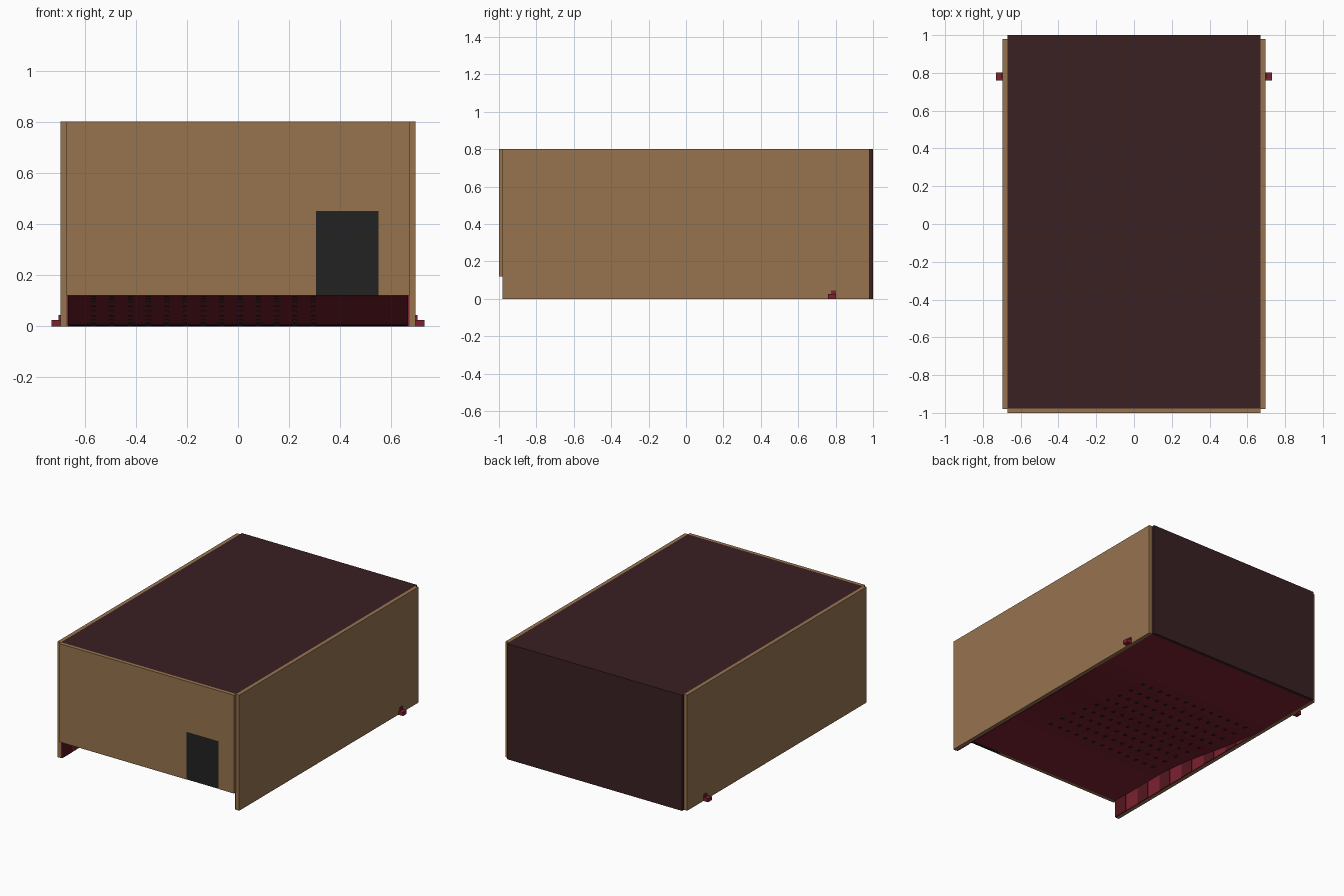
import bpy, bmesh, math

cube = bpy.data.objects.get("Cube")
if cube:
    bpy.data.objects.remove(cube, do_unlink=True)


def material(name, rgb):
    m = bpy.data.materials.new(name)
    m.use_nodes = True
    m.diffuse_color = (*rgb, 1)
    m.node_tree.nodes["Principled BSDF"].inputs["Base Color"].default_value = (*rgb, 1)
    return m


TAN = material("tan wood", (0.31, 0.174, 0.078))
BROWN = material("dark brown", (0.042, 0.0145, 0.016))
RED = material("crimson", (0.205, 0.016, 0.03))
DARK_RED = material("dark red", (0.09, 0.008, 0.014))
BLACK = material("charcoal", (0.016, 0.016, 0.016))


def add_box(bm, lo, hi):
    verts = bmesh.ops.create_cube(bm, size=1)["verts"]
    for v in verts:
        for i in range(3):
            v.co[i] = lo[i] if v.co[i] < 0 else hi[i]


def finish(name, bm, mat):
    bmesh.ops.recalc_face_normals(bm, faces=bm.faces)
    mesh = bpy.data.meshes.new(name)
    bm.to_mesh(mesh)
    bm.free()
    mesh.materials.append(mat)
    obj = bpy.data.objects.new(name, mesh)
    bpy.context.collection.objects.link(obj)
    return obj


def boxes(name, mat, *parts):
    bm = bmesh.new()
    for lo, hi in parts:
        add_box(bm, lo, hi)
    return finish(name, bm, mat)


IN, OUT, TOP, LIP = 0.67, 0.695, 0.8, 0.12


def floor_z(y):
    """Underside of the floor: raised at the front, easing down to the back."""
    t = min(max((y + 0.6) / 1.15, 0), 1)
    return LIP * (1 + math.cos(math.pi * t)) / 2


def strip(name, mat, x0, x1, y0, y1, lower, upper, steps):
    """Solid band along y between two height curves."""
    bm = bmesh.new()
    rings = []
    for i in range(steps + 1):
        y = y0 + (y1 - y0) * i / steps
        lo, hi = lower(y), upper(y)
        rings.append([bm.verts.new(p) for p in
                      ((x0, y, lo), (x1, y, lo), (x1, y, hi), (x0, y, hi))])
    for a, b in zip(rings, rings[1:]):
        for k in range(4):
            n = (k + 1) % 4
            bm.faces.new((a[k], a[n], b[n], b[k]))
    bm.faces.new(rings[0])
    bm.faces.new(rings[-1])
    return finish(name, bm, mat)


# Walls, with a doorway cut out of the front wall
for side, s in (("left", 1), ("right", -1)):
    x0, x1 = sorted((s * IN, s * OUT))
    boxes(side + "_wall", TAN, ((x0, -0.98, 0), (x1, 0.98, TOP)))
boxes("front_wall", TAN,
      ((-IN, -1, LIP), (0.305, -0.977, TOP)),
      ((0.55, -1, LIP), (IN, -0.977, TOP)),
      ((0.305, -1, 0.45), (0.55, -0.977, TOP)))
boxes("door", BLACK, ((0.305, -0.998, LIP), (0.55, -0.98, 0.45)))
boxes("back_wall", BROWN, ((-IN, 0.977, 0), (IN, 1, TOP)))

# Lid with a frame of joists right beneath its skin
boxes("lid", BROWN, ((-IN, -0.977, TOP - 0.004), (IN, 0.98, TOP)))
joists = [((-IN, y - 0.012, 0.76), (IN, y + 0.012, TOP - 0.004))
          for y in (-0.8 + 0.2 * i for i in range(9))]
joists += [((x - 0.012, -0.977, 0.74), (x + 0.012, 0.977, 0.76)) for x in (-0.45, 0.45)]
boxes("lid_joists", TAN, *joists)

# Sloping floor
strip("floor", RED, -IN, IN, -0.977, 0.977, floor_z, lambda y: floor_z(y) + 0.012, 40)

# Drain holes as dark plugs just proud of the floor
holes = []
for i in range(13):
    for j in range(9):
        x, y = -0.565 + 0.0716 * i, -0.48 + 0.115 * j
        z = floor_z(y)
        holes.append(((x - 0.009, y - 0.012, max(z - 0.003, 0)), (x + 0.009, y + 0.012, z + 0.015)))
boxes("drain_holes", BLACK, *holes)

# Side skirts under the floor, with darker bands, and outer pegs
for side, s in (("left", 1), ("right", -1)):
    x0, x1 = sorted((s * IN, s * (IN - 0.008)))
    strip(side + "_skirt", RED, x0, x1, -0.977, 0.5, lambda y: 0, floor_z, 30)
    x0, x1 = sorted((s * (IN - 0.008), s * (IN - 0.01)))
    for k in range(6):
        y = -0.97 + 0.22 * k
        strip(f"{side}_skirt_band_{k + 1}", DARK_RED, x0, x1, y, y + 0.1,
              lambda y: 0, floor_z, 4)
    x0, x1 = sorted((s * OUT, s * 0.73))
    x2, x3 = sorted((s * OUT, s * 0.703))
    boxes(side + "_peg", RED,
          ((x0, 0.76, 0), (x1, 0.802, 0.025)),
          ((x2, 0.775, 0.025), (x3, 0.802, 0.045)))
